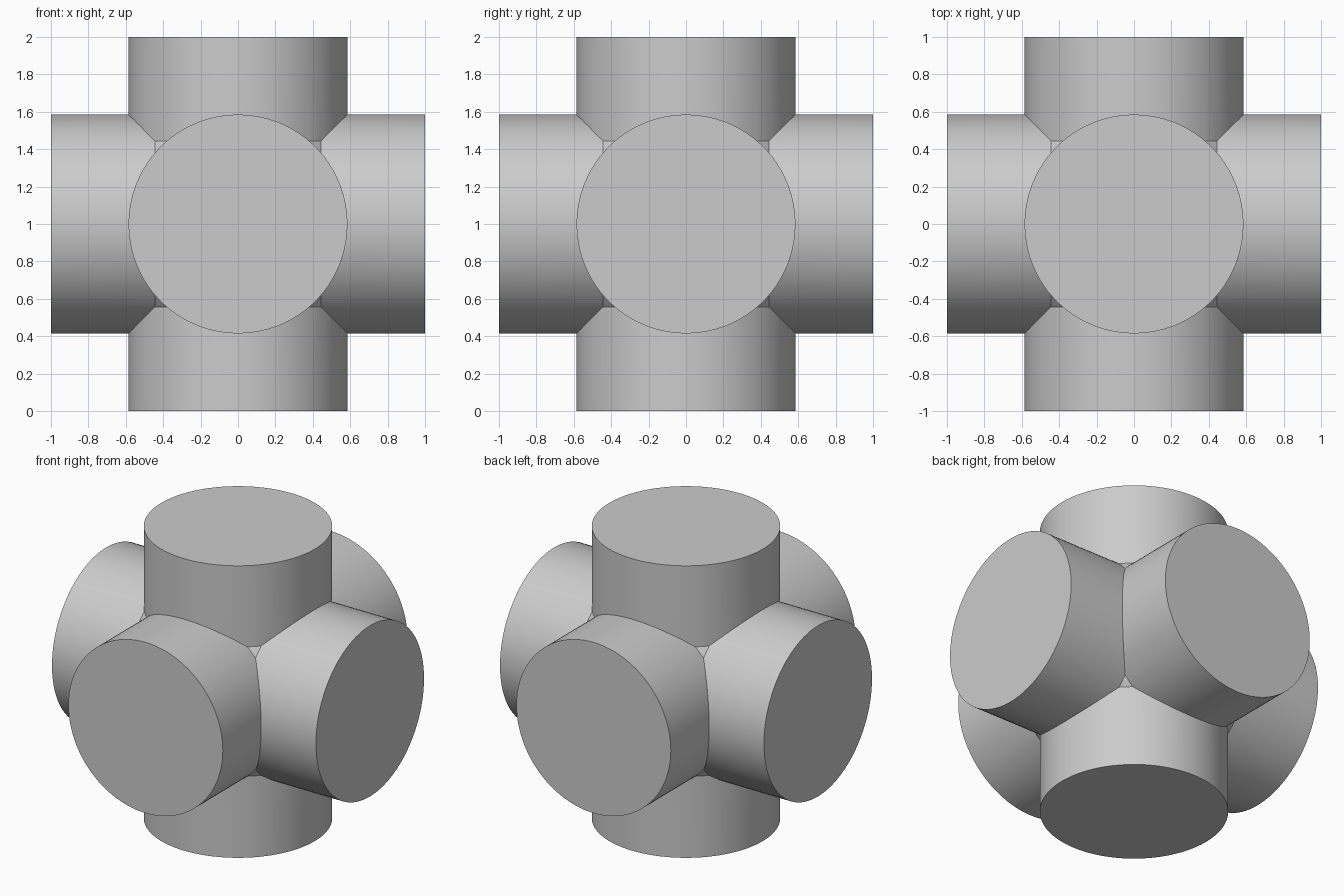
import bpy
import math

RADIUS = 0.585
LENGTH = 2.0
CENTRE = (0, 0, 1)

cube = bpy.data.objects.get("Cube")
if cube:
    bpy.data.objects.remove(cube, do_unlink=True)

grey = bpy.data.materials.new("plain grey")
grey.use_nodes = True
colour = (0.6, 0.6, 0.6, 1)
grey.diffuse_color = colour
grey.node_tree.nodes["Principled BSDF"].inputs["Base Color"].default_value = colour


def pipe(name, rotation):
    """Solid round arm running right through the centre."""
    bpy.ops.mesh.primitive_cylinder_add(
        vertices=96, radius=RADIUS, depth=LENGTH, location=CENTRE, rotation=rotation)
    obj = bpy.context.object
    obj.name = name
    obj.data.materials.append(grey)
    return obj


# Three crossing arms
quarter = math.pi / 2
body = pipe("six_way_pipe_cross", (0, 0, 0))
side_arm = pipe("side_arm", (0, quarter, 0))
front_arm = pipe("front_arm", (quarter, 0, 0))

# Core that softens the eight corners where three arms meet
bpy.ops.mesh.primitive_uv_sphere_add(
    segments=64, ring_count=32, radius=0.735, location=CENTRE)
core = bpy.context.object
core.name = "corner_blend"
core.data.materials.append(grey)

# Merge everything into one clean skin
bpy.ops.object.select_all(action='DESELECT')
body.select_set(True)
bpy.context.view_layer.objects.active = body
for part in (side_arm, front_arm, core):
    union = body.modifiers.new("join_" + part.name, 'BOOLEAN')
    union.operation = 'UNION'
    union.solver = 'EXACT'
    union.object = part
    bpy.ops.object.modifier_apply(modifier=union.name)
    bpy.data.objects.remove(part, do_unlink=True)

bpy.ops.object.shade_smooth_by_angle(angle=math.radians(30))
